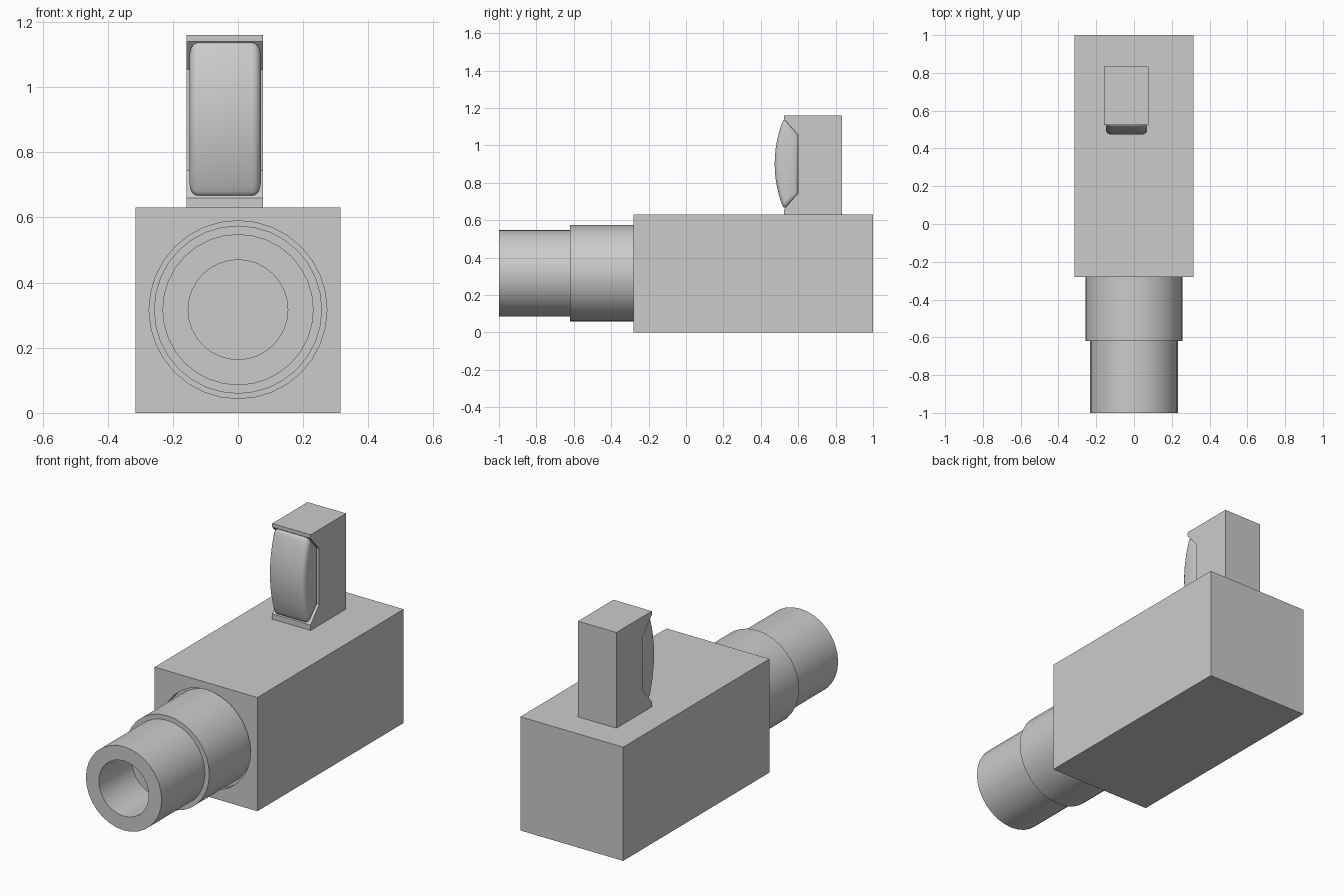
import bpy, bmesh, math

if "Cube" in bpy.data.objects:
    bpy.data.objects.remove(bpy.data.objects["Cube"])


def finish(name, bm, smooth=False):
    bmesh.ops.recalc_face_normals(bm, faces=bm.faces)
    mesh = bpy.data.meshes.new(name)
    bm.to_mesh(mesh)
    bm.free()
    obj = bpy.data.objects.new(name, mesh)
    bpy.context.collection.objects.link(obj)
    if smooth:
        bpy.ops.object.select_all(action='DESELECT')
        obj.select_set(True)
        bpy.context.view_layer.objects.active = obj
        bpy.ops.object.shade_smooth_by_angle(angle=math.radians(35))
    return obj


def prism(name, outline, x0, x1):
    """Extrude a closed (y, z) outline from x0 to x1."""
    bm = bmesh.new()
    face = bm.faces.new([bm.verts.new((x0, y, z)) for y, z in outline])
    ext = bmesh.ops.extrude_face_region(bm, geom=[face])
    verts = [g for g in ext['geom'] if isinstance(g, bmesh.types.BMVert)]
    bmesh.ops.translate(bm, verts=verts, vec=(x1 - x0, 0, 0))
    return finish(name, bm)


def lathe(name, profile, zc, sides=32):
    """Turn a (radius, y) profile about a y-parallel axis; both ends are capped."""
    bm = bmesh.new()
    rings = []
    for r, y in profile:
        angles = [2 * math.pi * i / sides for i in range(sides)]
        rings.append([bm.verts.new((r * math.cos(a), y, zc + r * math.sin(a))) for a in angles])
    for a, b in zip(rings, rings[1:]):
        for i in range(sides):
            j = (i + 1) % sides
            bm.faces.new((a[i], a[j], b[j], b[i]))
    bm.faces.new(rings[0])
    bm.faces.new(rings[-1])
    return finish(name, bm, True)


AXIS_Z = 0.317

# Main body with a shallow round socket for the barrel
body = prism("body", [(-0.28, 0), (1, 0), (1, 0.63), (-0.28, 0.63)], -0.315, 0.315)
cutter = lathe("socket_cutter", [(0.273, -0.4), (0.273, -0.25)], AXIS_Z)
cutter.hide_render = True
cutter.hide_viewport = True
socket = body.modifiers.new("socket", 'BOOLEAN')
socket.operation = 'DIFFERENCE'
socket.solver = 'EXACT'
socket.object = cutter

# Stepped barrel with a blind bore
lathe("barrel", [(0.258, -0.25), (0.258, -0.62), (0.232, -0.62), (0.232, -1.0),
                 (0.153, -1.0), (0.153, -0.71)], AXIS_Z)

# Upright post, notched at the front to hold the button
prism("post", [(0.525, 0.63), (0.835, 0.63), (0.835, 1.16), (0.525, 1.16),
               (0.525, 1.14), (0.60, 1.055), (0.60, 0.745), (0.525, 0.66)], -0.158, 0.077)

# Pillow-shaped button with a curved front and rounded rim
half, mid, n = 0.247, 0.902, 12
front = []
for i in range(n + 1):
    t = 2 * i / n - 1
    front.append((0.474 + 0.05 * t * t, mid + half * t))
button = prism("button", front + [(0.605, 1.06), (0.605, 0.74)], -0.149, 0.07)
bevel = button.modifiers.new("rounded_rim", 'BEVEL')
bevel.width = 0.03
bevel.segments = 4
bevel.limit_method = 'ANGLE'
bevel.angle_limit = math.radians(60)
for p in button.data.polygons:
    p.use_smooth = True
